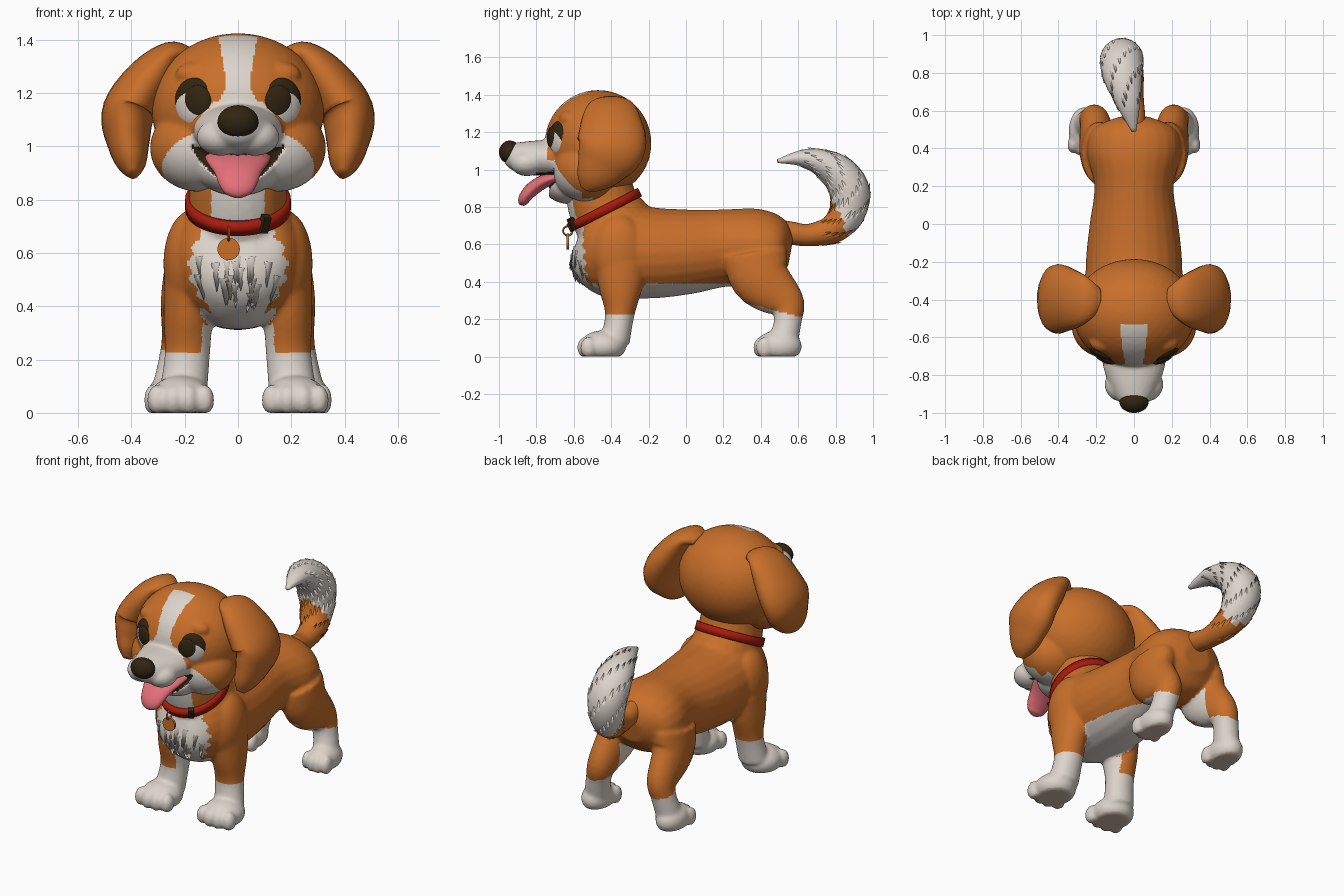
import bpy, bmesh, math, random
from mathutils import Vector, Matrix

random.seed(4)
cube = bpy.data.objects.get("Cube")
if cube:
    bpy.data.objects.remove(cube, do_unlink=True)


def material(name, rgb):
    m = bpy.data.materials.new(name)
    m.use_nodes = True
    m.diffuse_color = (*rgb, 1)
    bsdf = m.node_tree.nodes["Principled BSDF"]
    bsdf.inputs["Base Color"].default_value = (*rgb, 1)
    bsdf.inputs["Roughness"].default_value = 0.8
    return m


ORANGE = material("orange_fur", (0.58, 0.16, 0.023))
WHITE = material("cream_fur", (0.72, 0.66, 0.60))
DARK = material("dark_brown", (0.03, 0.018, 0.006))
PINK = material("tongue_pink", (0.78, 0.16, 0.19))
RED = material("collar_red", (0.39, 0.011, 0.004))
PAD = material("paw_pad_tan", (0.62, 0.49, 0.39))
RING = 24


def smooth_path(pts, steps=5):
    """Catmull-Rom resampling of (x, y, z, width, height) stations."""
    out = []
    for i in range(len(pts) - 1):
        a, b, c, d = (pts[max(0, min(len(pts) - 1, i + k))] for k in (-1, 0, 1, 2))
        for s in range(steps):
            t = s / steps
            out.append([q + 0.5 * t * (r - p + t * (2*p - 5*q + 4*r - w + t * (3*(q - r) + w - p)))
                        for p, q, r, w in zip(a, b, c, d)])
    return out + [list(pts[-1])]


def loft(bm, pts, side=(1, 0, 0)):
    """Elliptical tube through stations, first radius along the side vector."""
    st = smooth_path(pts)
    rings = []
    for i, s in enumerate(st):
        tan = (Vector(st[min(i + 1, len(st) - 1)][:3]) - Vector(st[max(i - 1, 0)][:3])).normalized()
        u = Vector(side)
        u = (u - tan * u.dot(tan)).normalized()
        v = tan.cross(u)
        ring = []
        for k in range(RING):
            a = 2 * math.pi * k / RING
            ring.append(bm.verts.new(Vector(s[:3]) + u * s[3] * math.cos(a) + v * s[4] * math.sin(a)))
        rings.append(ring)
    for r, q in zip(rings, rings[1:]):
        for k in range(RING):
            n = (k + 1) % RING
            bm.faces.new((r[k], r[n], q[n], q[k]))
    bm.faces.new(rings[0][::-1])
    bm.faces.new(rings[-1])


def blob(bm, loc, size, turn=0):
    m = Matrix.Translation(loc) @ Matrix.Rotation(turn, 4, 'Z') @ Matrix.Diagonal((*size, 1))
    bmesh.ops.create_icosphere(bm, subdivisions=4, radius=1, matrix=m)


def finish(name, bm, mats, voxel=0, rule=None):
    """Turn a bmesh into an object, optionally fused into one skin, then coloured by rule."""
    me = bpy.data.meshes.new(name)
    bmesh.ops.recalc_face_normals(bm, faces=bm.faces)
    bm.to_mesh(me)
    bm.free()
    ob = bpy.data.objects.new(name, me)
    bpy.context.collection.objects.link(ob)
    if voxel:
        r = ob.modifiers.new("fuse", 'REMESH')
        r.mode, r.voxel_size = 'VOXEL', voxel
        s = ob.modifiers.new("soften", 'SMOOTH')
        s.factor, s.iterations = 0.5, 8
        dg = bpy.context.evaluated_depsgraph_get()
        new = bpy.data.meshes.new_from_object(ob.evaluated_get(dg))
        ob.modifiers.clear()
        ob.data = me = new
        me.name = name
    for m in mats:
        me.materials.append(m)
    for p in me.polygons:
        p.use_smooth = True
        if rule:
            p.material_index = rule(p.center, p.normal)
    return ob


def single(name, mat, loc, size, turn=0):
    bm = bmesh.new()
    blob(bm, loc, size, turn)
    return finish(name, bm, [mat])


# Body: trunk, neck, shoulders, legs and paws fused together
bm = bmesh.new()
loft(bm, [(0, -.59, .6, .06, .06), (0, -.55, .59, .18, .19), (0, -.42, .58, .25, .26),
          (0, -.2, .555, .255, .245), (0, 0, .56, .235, .228), (0, .2, .58, .21, .207),
          (0, .38, .58, .25, .21), (0, .5, .57, .22, .17), (0, .56, .56, .09, .08)])
loft(bm, [(0, -.3, .6, .23, .22), (0, -.38, .7, .205, .205), (0, -.44, .8, .185, .19), (0, -.47, .92, .18, .18)])
for s in (-1, 1):
    blob(bm, (s * .175, -.36, .56), (.105, .15, .2))
    loft(bm, [(s * .178, -.35, .5, .1, .14), (s * .187, -.35, .36, .093, .115),
              (s * .19, -.355, .22, .085, .078), (s * .205, -.38, .08, .09, .08)])
    loft(bm, [(s * .175, .37, .55, .1, .17), (s * .19, .4, .42, .1, .16), (s * .205, .53, .29, .082, .105),
              (s * .225, .545, .2, .072, .075), (s * .25, .52, .08, .075, .08)])
    for x, y, w in ((.215, -.445, .118), (.258, .495, .088)):
        blob(bm, (s * x, y, .055), (w, .125, .085))
        for k in (-1.5, -.5, .5, 1.5):
            blob(bm, (s * x + k * w * .5, y - .1 + abs(k) * .016, .048), (w * .32, .045, .058))
for v in bm.verts:
    v.co.z = max(v.co.z, 0)


def body_rule(c, n):
    x, zig = abs(c.x), abs((c.z * 16) % 1 - .5) * .05
    if c.z < .012 and n.z < -.8:
        return 2
    inner = n.x * c.x < 0 and abs(n.x) > .6 and c.z < .42 and c.y < .5
    belly = n.z < -.65 and c.z < .39 and -.5 < c.y < .3
    chest = c.y < -.4 and n.y < -.15 and c.z > .29 and x < max(.07, .19 * (1 - ((c.z - .55) / .25) ** 2)) + zig - .02
    throat = c.z > .72 and c.y < -.54 and x < .1
    paw = c.z < .225 - (.25 * (c.y - .56) if c.y > .3 else 0)
    return int(paw or inner or belly or chest or throat)


body = finish("body", bm, [ORANGE, WHITE, PAD], .0105, body_rule)

# Head: skull, cheeks, brows, muzzle, lips and jaw
bm = bmesh.new()
blob(bm, (0, -.47, 1.14), (.325, .285, .285))
loft(bm, [(0, -.58, 1.06, .18, .12), (0, -.75, 1.06, .165, .1), (0, -.87, 1.065, .12, .085),
          (0, -.94, 1.075, .08, .065), (0, -.97, 1.08, .03, .03)])
blob(bm, (0, -.62, .92), (.16, .145, .105))
for s in (-1, 1):
    blob(bm, (s * .145, -.54, .995), (.185, .17, .165))
    blob(bm, (s * .15, -.625, 1.27), (.085, .056, .05))
    blob(bm, (s * .065, -.85, 1.035), (.09, .09, .07))


def in_mouth(c):
    return -.8 < c.y < -.62 and abs(c.x) < .175 and .855 + 4.6 * c.x ** 2 < c.z < .975 + 1.0 * c.x ** 2


def head_rule(c, n):
    x = abs(c.x)
    if in_mouth(c):
        return 2
    blaze_width = .045 + max(0, c.z - 1.25) * .17 + max(0, 1.22 - c.z) * .5
    blaze = c.y < -.53 and c.z > 1.1 and x < blaze_width
    muzzle = c.y < -.74 and c.z < 1.17
    cheek = c.y < -.56 and (x / .285) ** 2 + ((c.z - .92) / .16) ** 2 < 1
    return int(blaze or muzzle or cheek or (c.z < .9 and c.y < -.5 and x < .22))


head = finish("head", bm, [ORANGE, WHITE, DARK], .0085, head_rule)
for v in head.data.vertices:
    if in_mouth(v.co):
        v.co.y += .03

# Nose and tongue
single("nose", DARK, (0, -.942, 1.093), (.077, .058, .062))
bm = bmesh.new()
loft(bm, [(0, -.65, .965, .125, .025), (0, -.74, .945, .118, .035), (0, -.81, .905, .09, .038),
          (0, -.855, .86, .072, .034), (0, -.873, .825, .05, .026), (0, -.878, .808, .014, .01)])
finish("tongue", bm, [PINK])

# Ears and eyes on both sides
for s, word in ((1, "left"), (-1, "right")):
    bm = bmesh.new()
    loft(bm, [(s * .18, -.40, 1.34, .06, .03), (s * .25, -.40, 1.345, .12, .05),
              (s * .325, -.40, 1.265, .16, .085), (s * .41, -.40, 1.13, .185, .1),
              (s * .412, -.455, 1.02, .14, .08), (s * .40, -.51, .94, .085, .055),
              (s * .393, -.54, .895, .03, .02)], side=(0, 1, 0))
    finish(word + "_ear", bm, [ORANGE])
    single(word + "_eye", WHITE, (s * .163, -.684, 1.16), (.08, .038, .088), s * .47)
    single(word + "_eyelid", DARK, (s * .163, -.684, 1.168), (.082, .036, .09), s * .47)
    single(word + "_pupil", DARK, (s * .152, -.717, 1.172), (.054, .018, .058), s * .4)

# Tail curling up and forward, with a pale end
bm = bmesh.new()
loft(bm, [(0, .46, .67, .06, .07), (0, .56, .66, .06, .062), (-.01, .66, .65, .062, .06),
          (-.03, .79, .685, .08, .078), (-.055, .865, .78, .1, .098), (-.065, .87, .9, .115, .108),
          (-.06, .785, 1.005, .105, .09), (-.03, .64, 1.06, .065, .05), (0, .49, 1.045, .012, .01)])
tail = finish("tail", bm, [ORANGE, WHITE], 0,
              lambda c, n: int(c.z > .9 or c.y > .8 + (.8 - c.z) * .5))


def tuft(bm, base, direction, radius, depth, mat):
    rot = direction.to_track_quat('Z', 'Y').to_matrix().to_4x4()
    made = bmesh.ops.create_cone(bm, segments=6, radius1=radius, radius2=0, depth=depth,
                                 matrix=Matrix.Translation(base + direction * depth * .3) @ rot)
    for f in {f for v in made["verts"] for f in v.link_faces}:
        f.material_index = mat


# Fur locks on the tail and chest
bm = bmesh.new()
polys = tail.data.polygons
for i in range(RING * 12, len(polys) - RING * 5, 5):
    p = polys[i]
    flow = (polys[i + RING].center - p.center).normalized()
    tuft(bm, p.center - p.normal * .01, (flow + p.normal * .34).normalized(),
         .017, random.uniform(.05, .075), p.material_index)
finish("tail_fur", bm, [ORANGE, WHITE])

bm = bmesh.new()
chest = [p for p in body.data.polygons
         if p.material_index and p.center.y < -.45 and .43 < p.center.z < .6 and abs(p.center.x) < .15]
for p in random.sample(chest, min(24, len(chest))):
    down = Vector((p.center.x * -.8, 0, -1))
    down = (down - p.normal * down.dot(p.normal)).normalized()
    tuft(bm, p.center - p.normal * .015, (down + p.normal * .15).normalized(), .025, random.uniform(.08, .11), 0)
finish("chest_fur", bm, [WHITE])

# Collar band with buckle and round tag
bpy.ops.mesh.primitive_cylinder_add(vertices=48, radius=.198, depth=.05, end_fill_type='NOTHING',
                                    location=(0, -.437, .783), rotation=(.47, 0, 0))
collar = bpy.context.object
collar.name = "collar"
collar.scale = (1, 1.08, 1)
collar.data.materials.append(RED)
bpy.ops.object.shade_smooth_by_angle()
band = collar.modifiers.new("thickness", 'SOLIDIFY')
band.thickness = .03

bpy.ops.mesh.primitive_cube_add(size=1, location=(.1, -.607, .71), rotation=(.47, 0, .5))
buckle = bpy.context.object
buckle.name = "collar_buckle"
buckle.scale = (.03, .03, .065)
buckle.data.materials.append(DARK)

bpy.ops.mesh.primitive_cylinder_add(vertices=32, radius=.042, depth=.014, location=(-.035, -.632, .615),
                                    rotation=(math.pi / 2, 0, 0))
tag = bpy.context.object
tag.name = "collar_tag"
tag.data.materials.append(ORANGE)
bpy.ops.mesh.primitive_torus_add(major_segments=20, minor_segments=6, major_radius=.025, minor_radius=.005,
                                 location=(-.035, -.632, .672), rotation=(0, math.pi / 2, 0))
ring = bpy.context.object
ring.name = "tag_ring"
ring.data.materials.append(ORANGE)
